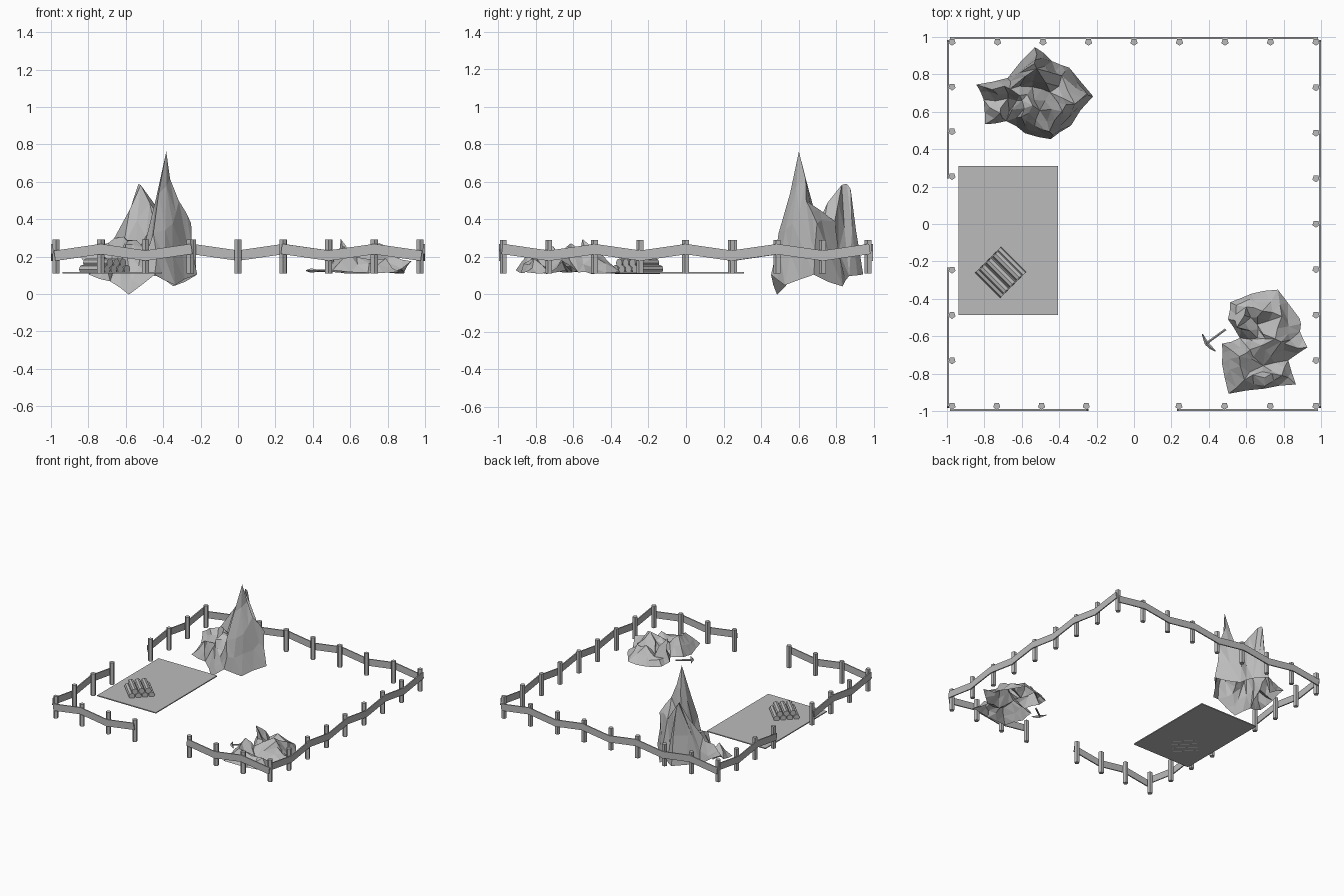
import bpy
import bmesh
import random
from math import pi, atan2, hypot
from mathutils import Vector, Matrix
from mathutils.geometry import delaunay_2d_cdt

if "Cube" in bpy.data.objects:
    bpy.data.objects.remove(bpy.data.objects["Cube"], do_unlink=True)
random.seed(4)

stone_grey = bpy.data.materials.new("stone_grey")
stone_grey.use_nodes = True
grey = (0.5, 0.5, 0.5, 1)
stone_grey.diffuse_color = grey
stone_grey.node_tree.nodes["Principled BSDF"].inputs["Base Color"].default_value = grey


def finish(name, bm):
    mesh = bpy.data.meshes.new(name)
    bm.to_mesh(mesh)
    bm.free()
    mesh.materials.append(stone_grey)
    obj = bpy.data.objects.new(name, mesh)
    bpy.context.collection.objects.link(obj)
    return obj


def box(name, centre, size, rotation=None):
    bm = bmesh.new()
    matrix = Matrix.Translation(centre) @ (rotation or Matrix()) @ Matrix.Diagonal((*size, 1))
    bmesh.ops.create_cube(bm, size=1, matrix=matrix)
    return finish(name, bm)


def rod(name, start, end, radius, sides, tip=None):
    start, end = Vector(start), Vector(end)
    axis = end - start
    bm = bmesh.new()
    turn = axis.to_track_quat('Z', 'Y').to_matrix().to_4x4()
    bmesh.ops.create_cone(bm, cap_ends=True, segments=sides, radius1=radius,
                          radius2=radius if tip is None else tip, depth=axis.length,
                          matrix=Matrix.Translation((start + end) / 2) @ turn)
    return finish(name, bm)


# Fence: each run has posts inside and crooked rails outside
GROUND, POST_TOP = 0.11, 0.29
HIGH, LOW = 0.24, 0.205


def fence_run(name, start, end, spans, outward, first_high):
    start, end, outward = Vector(start), Vector(end), Vector(outward)
    points = [start.lerp(end, i / spans) for i in range(spans + 1)]
    for i, p in enumerate(points):
        rod(name + "_post", (p.x, p.y, GROUND), (p.x, p.y, POST_TOP), 0.02, 5)
        if i == spans:
            break
        q = points[i + 1]
        a, b = (HIGH, LOW) if (i % 2 == 0) == first_high else (LOW, HIGH)
        along = q - p
        turn = Matrix.Rotation(atan2(along.y, along.x), 4, 'Z')
        tilt = Matrix.Rotation(-atan2(b - a, along.length), 4, 'Y')
        mid = (p + q) / 2 + outward * 0.021
        box(name + "_rail", (mid.x, mid.y, (a + b) / 2),
            (hypot(along.length, b - a) + 0.015, 0.009, 0.055), turn @ tilt)


E = 0.973
fence_run("back_fence", (-E, E), (E, E), 8, (0, 1), False)
fence_run("left_fence", (E, -E), (E, E), 8, (1, 0), True)
fence_run("right_back_fence", (-E, 0.255), (-E, E), 3, (-1, 0), False)
fence_run("right_front_fence", (-E, -E), (-E, -0.245), 3, (-1, 0), True)
fence_run("front_right_fence", (-E, -E), (-0.255, -E), 3, (0, -1), False)
fence_run("front_left_fence", (0.24, -E), (E, -E), 3, (0, -1), True)

# Floor slab
box("floor_slab", (-0.672, -0.088, 0.114), (0.532, 0.796, 0.008))

# Log pile: a row of four under a row of three
pile = Vector((-0.713, -0.258, 0))
along = Vector((1, -1, 0)).normalized()
across = Vector((1, 1, 0)).normalized()
for count, height, length in ((4, 0.132, 0.19), (3, 0.166, 0.18)):
    for i in range(count):
        c = pile + across * (i - (count - 1) / 2) * 0.05 + Vector((0, 0, height))
        log = rod("log", c - along * length / 2, c + along * length / 2, 0.0235, 8)

# Pickaxe lying on the ground
joint = Vector((0.388, -0.638, 0.125))
rod("pickaxe_handle", joint, (0.49, -0.563, 0.125), 0.007, 6)
rod("pickaxe_front_point", joint, (0.365, -0.588, 0.125), 0.011, 4, 0.003)
rod("pickaxe_back_arm", joint, (0.41, -0.66, 0.125), 0.011, 4, 0.009)
rod("pickaxe_back_point", (0.41, -0.66, 0.125), (0.435, -0.68, 0.125), 0.009, 4, 0.003)


# Rocks: a triangulated shell over key points, broken into smaller facets
def rock(name, rim, ridges, rough):
    points = rim + ridges
    n = len(rim)
    edges = [(i, (i + 1) % n) for i in range(n)]
    flat = [Vector(p[:2]) for p in points]
    verts, _, faces, origin, _, _ = delaunay_2d_cdt(flat, edges, [], 1, 1e-5)
    bm = bmesh.new()
    made = [bm.verts.new((v.x, v.y, points[o[0]][2] if o else GROUND))
            for v, o in zip(verts, origin)]
    for f in faces:
        bm.faces.new([made[i] for i in f])
    keep = set(made)
    bmesh.ops.subdivide_edges(bm, edges=bm.edges[:], cuts=1, use_grid_fill=True)
    for v in bm.verts:
        if v not in keep:
            v.co += Vector([random.uniform(-rough, rough) for _ in range(3)]) * (
                0.4 if v.is_boundary else 1)
    bmesh.ops.triangulate(bm, faces=bm.faces[:])
    return finish(name, bm)


tall_rim = [(-.84, .75, .2), (-.8, .67, .13), (-.8, .53, .1), (-.68, .55, .07),
            (-.58, .49, 0), (-.45, .45, .1), (-.34, .53, .05), (-.22, .68, .1),
            (-.35, .84, .04), (-.44, .87, .1), (-.53, .95, .1), (-.68, .78, .1)]
tall_ridges = [(-.395, .6, .75), (-.53, .83, .585), (-.53, .88, .57), (-.245, .69, .39),
               (-.44, .49, .33), (-.35, .57, .38), (-.33, .65, .5), (-.44, .7, .38),
               (-.5, .6, .25), (-.6, .65, .3), (-.65, .73, .29), (-.72, .6, .22),
               (-.75, .72, .27), (-.68, .66, .16), (-.55, .72, .22), (-.38, .78, .38),
               (-.6, .56, .26), (-.54, .53, .16)]
rock("tall_rock", tall_rim, tall_ridges, 0.014)

low_rim = [(.765, -.35, .12), (.625, -.37, .11), (.52, -.415, .12), (.5, -.51, .13),
           (.56, -.61, .12), (.475, -.645, .12), (.465, -.745, .11), (.51, -.905, .13),
           (.69, -.885, .11), (.87, -.855, .12), (.82, -.725, .11), (.925, -.66, .17),
           (.89, -.575, .12), (.89, -.5, .11)]
low_ridges = [(.56, -.54, .28), (.57, -.72, .25), (.68, -.47, .22), (.78, -.5, .2),
              (.75, -.62, .27), (.66, -.6, .15), (.62, -.66, .2), (.68, -.75, .14),
              (.8, -.65, .22), (.7, -.82, .2), (.58, -.82, .21), (.8, -.8, .18),
              (.65, -.53, .14), (.6, -.45, .18)]
rock("low_rock", low_rim, low_ridges, 0.014)
